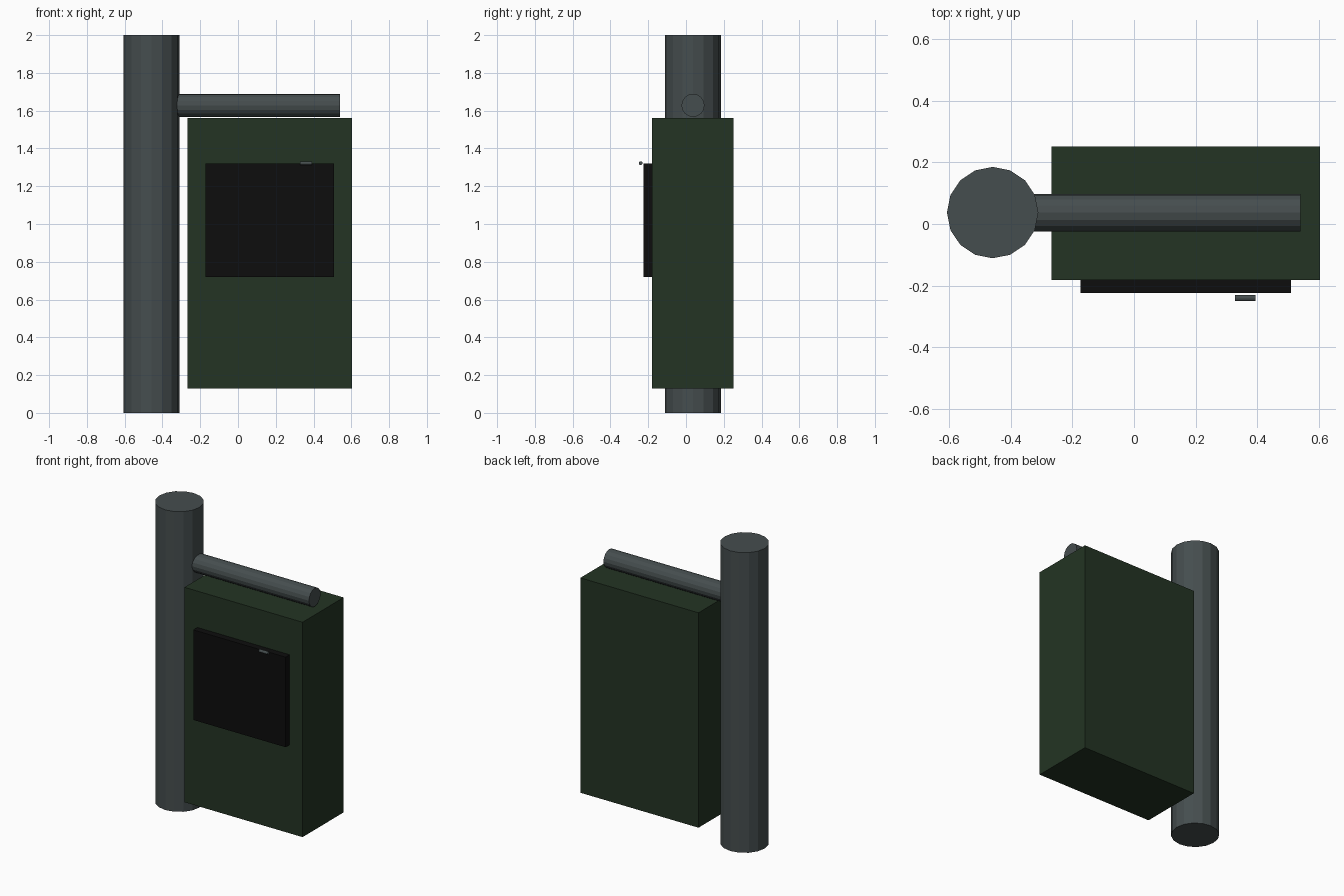
import bpy
from math import pi

if "Cube" in bpy.data.objects:
    bpy.data.objects.remove(bpy.data.objects["Cube"])


def material(name, color):
    m = bpy.data.materials.new(name)
    m.diffuse_color = (*color, 1)
    m.use_nodes = True
    m.node_tree.nodes["Principled BSDF"].inputs["Base Color"].default_value = m.diffuse_color
    return m


GREY = material("slate grey", (0.06, 0.075, 0.077))
GREEN = material("dark green", (0.017, 0.034, 0.017))
BLACK = material("black", (0.004, 0.004, 0.004))


def box(name, lo, hi, mat):
    bpy.ops.mesh.primitive_cube_add(size=1, location=[(a + b) / 2 for a, b in zip(lo, hi)])
    ob = bpy.context.object
    ob.name = name
    ob.scale = [b - a for a, b in zip(lo, hi)]
    bpy.ops.object.transform_apply(location=False, rotation=False, scale=True)
    ob.data.materials.append(mat)


def cylinder(name, center, radius, length, mat, along_x=False, sides=16):
    bpy.ops.mesh.primitive_cylinder_add(vertices=sides, radius=radius, depth=length, location=center,
                                        rotation=(0, pi / 2 if along_x else 0, 0))
    ob = bpy.context.object
    ob.name = name
    ob.data.materials.append(mat)


# Upright post
cylinder("post", (-0.458, 0.037, 1.0), 0.148, 2.0, GREY)
# Horizontal arm, its inner end buried in the post
cylinder("arm", (0.04, 0.037, 1.628), 0.061, 1.0, GREY, along_x=True)
# Bin body hanging under the arm
box("bin_body", (-0.268, -0.181, 0.13), (0.603, 0.251, 1.562), GREEN)
# Front door panel and its small handle
box("door_panel", (-0.173, -0.224, 0.72), (0.508, -0.181, 1.32), BLACK)
cylinder("door_handle", (0.36, -0.240, 1.322), 0.010, 0.066, GREY, along_x=True)
